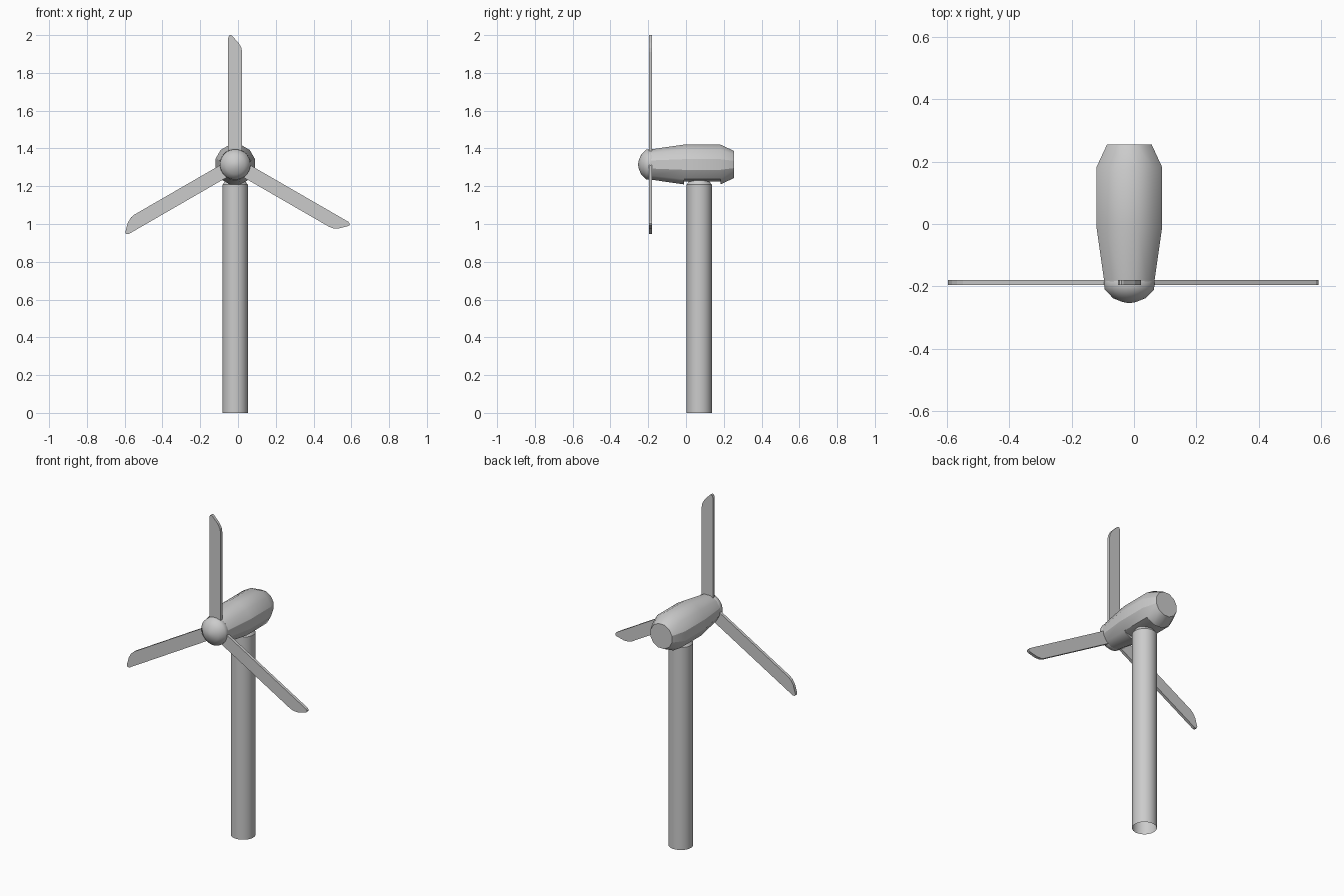
import bpy, bmesh, math
from mathutils import Matrix

if "Cube" in bpy.data.objects:
    bpy.data.objects.remove(bpy.data.objects["Cube"])

CX, CZ = -0.015, 1.315      # rotor axis


def finish(name, bm, angle=None):
    bmesh.ops.remove_doubles(bm, verts=bm.verts, dist=1e-5)
    bmesh.ops.recalc_face_normals(bm, faces=bm.faces)
    me = bpy.data.meshes.new(name)
    bm.to_mesh(me)
    bm.free()
    ob = bpy.data.objects.new(name, me)
    bpy.context.collection.objects.link(ob)
    if angle:
        bpy.ops.object.select_all(action='DESELECT')
        ob.select_set(True)
        bpy.context.view_layer.objects.active = ob
        bpy.ops.object.shade_smooth_by_angle(angle=math.radians(angle))
    return ob


def loft(rings, cap_start=True, cap_end=True):
    bm = bmesh.new()
    loops = [[bm.verts.new(p) for p in ring] for ring in rings]
    n = len(loops[0])
    for a, b in zip(loops, loops[1:]):
        for i in range(n):
            j = (i + 1) % n
            bm.faces.new((a[i], a[j], b[j], b[i]))
    if cap_start:
        bm.faces.new(loops[0])
    if cap_end:
        bm.faces.new(loops[-1])
    return bm


def ring_y(y, r, n, floor=0.0):
    pts = []
    for i in range(n):
        a = 2 * math.pi * (i + 0.5) / n
        pts.append((CX + r * math.cos(a), y, max(CZ + r * math.sin(a), floor)))
    return pts


# Tower: open-bottomed tube with a softened top edge
N = 32
tower = [[(CX + r * math.cos(2 * math.pi * i / N), 0.07 + r * math.sin(2 * math.pi * i / N), z)
          for i in range(N)]
         for r, z in [(0.067, 0), (0.067, 1.208), (0.056, 1.222), (0.05, 1.24)]]
finish("tower", loft(tower, cap_start=False), 30)

# Nacelle: twelve-sided tapered body with a flat notch over the tower
notch = 1.224
body = [ring_y(-0.185, 0.083, 12), ring_y(-0.01, 0.109, 12),
        ring_y(-0.01, 0.109, 12, notch), ring_y(0.182, 0.109, 12, notch),
        ring_y(0.182, 0.109, 12), ring_y(0.255, 0.074, 12)]
bm = loft(body)
nacelle = finish("nacelle", bm, 40)
# Hard creases along the side panels
me = nacelle.data
for e in me.edges:
    a, b = (me.vertices[v].co for v in e.vertices)
    side = all(abs(p.z - CZ) < 0.03 for p in (a, b))
    if side and abs(a.y - b.y) > 0.01:
        e.use_edge_sharp = True

# Hub: rounded nose cone
hub = [ring_y(y, r, 24) for y, r in
       [(-0.175, 0.076), (-0.185, 0.082), (-0.21, 0.08), (-0.238, 0.052), (-0.25, 0.022), (-0.253, 0.006)]]
finish("hub", loft(hub), 50)

# Blades: flat plates with a raked, rounded tip
outline = [(-0.037, 0.02), (0.037, 0.02), (0.037, 0.595), (0.033, 0.618),
           (0.018, 0.645), (-0.018, 0.682), (-0.025, 0.685), (-0.032, 0.682), (-0.037, 0.67)]
for k in range(3):
    bm = loft([[(x, y, z) for x, z in outline] for y in (-0.196, -0.179)])
    rot = Matrix.Rotation(math.radians(120 * k), 4, 'Y')
    bmesh.ops.transform(bm, matrix=Matrix.Translation((CX, 0, CZ)) @ rot, verts=bm.verts)
    finish(f"blade_{k + 1}", bm)
